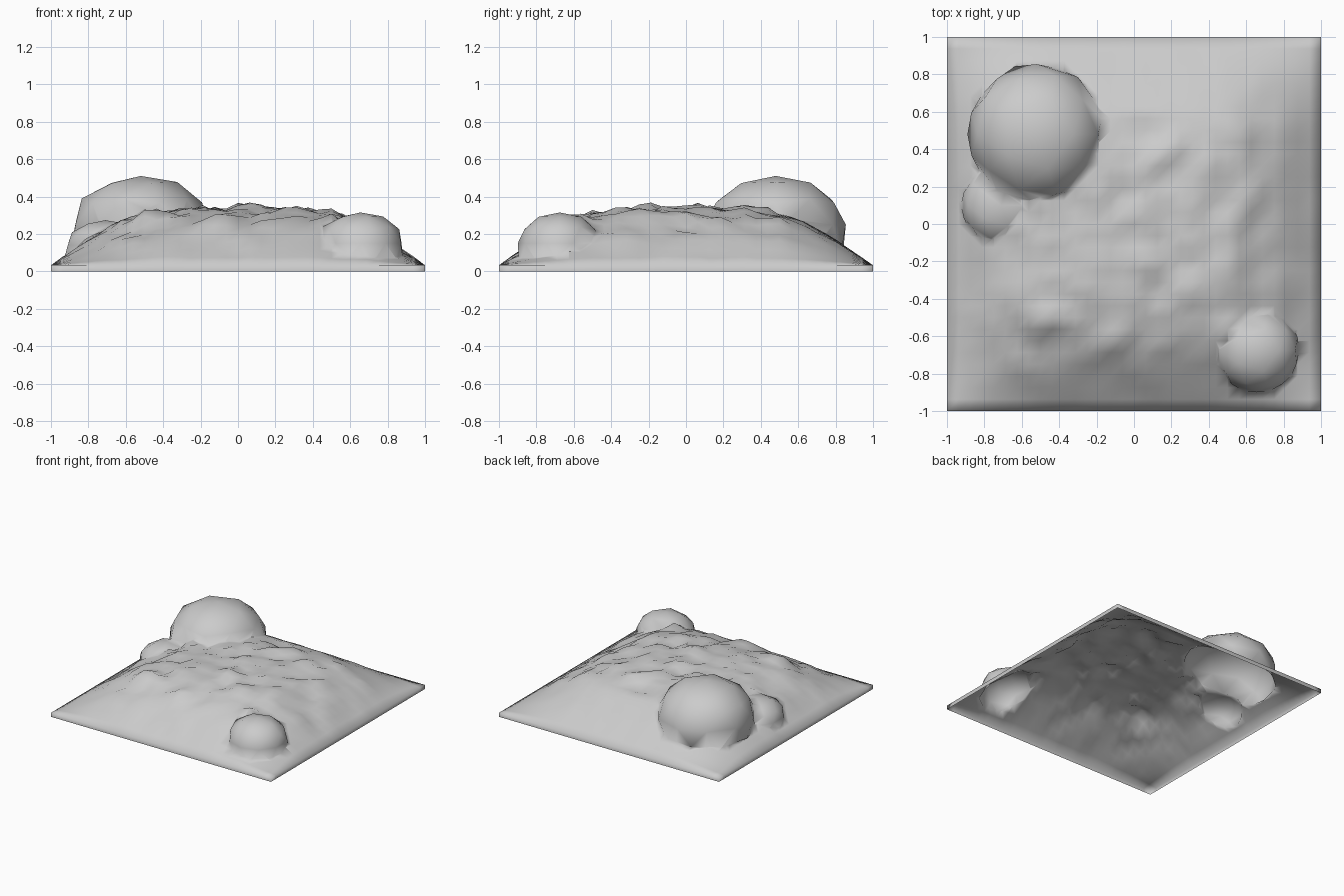
import bpy, bmesh, math
from mathutils import Vector, noise

if "Cube" in bpy.data.objects:
    bpy.data.objects.remove(bpy.data.objects["Cube"])

# height falloff from the middle of the mound to its rim
STEPS = [(0, 1), (0.3, 0.98), (0.5, 0.91), (0.6, 0.8), (0.8, 0.43), (0.9, 0.2), (1, 0)]

# name, centre, radii, noise offset
BOULDERS = [
    ("large_boulder", (-0.52, 0.48, 0.25), (0.365, 0.37, 0.262), 2.3),
    ("side_boulder", (-0.71, 0.10, 0.14), (0.21, 0.22, 0.132), 5.7),
    ("corner_boulder", (0.655, -0.675, 0.15), (0.225, 0.225, 0.165), 9.4),
]


def falloff(t):
    t = min(abs(t), 1)
    for (a, fa), (b, fb) in zip(STEPS, STEPS[1:]):
        if t <= b:
            return fa + (fb - fa) * (t - a) / (b - a)
    return 0


def finish(name, bm):
    mesh = bpy.data.meshes.new(name)
    bm.to_mesh(mesh)
    bm.free()
    obj = bpy.data.objects.new(name, mesh)
    bpy.context.collection.objects.link(obj)
    return obj


def ground():
    # rough mound with a thin skirt, closed below until the boulders are joined
    bm = bmesh.new()
    bmesh.ops.create_grid(bm, x_segments=32, y_segments=32, size=1)
    for v in bm.verts:
        x, y = v.co.x, v.co.y
        f = (falloff(x) * falloff(y)) ** 0.95
        rough = noise.noise(Vector((x * 7, y * 7, 3.1))) + 0.6 * noise.noise(Vector((x * 16, y * 16, 8.2)))
        calm = 0.35 if y > 0.5 else 1
        v.co.z = 0.033 + 0.305 * f + 0.05 * rough * calm * min(1, f * 1.3)
    rim_edges = [e for e in bm.edges if e.is_boundary]
    ext = bmesh.ops.extrude_edge_only(bm, edges=rim_edges)
    for g in ext["geom"]:
        if isinstance(g, bmesh.types.BMVert):
            g.co.z = 0
    bmesh.ops.contextual_create(bm, geom=[e for e in bm.edges if e.is_boundary])
    bmesh.ops.recalc_face_normals(bm, faces=bm.faces)
    return finish("ground_mound", bm)


def boulder(name, centre, radii, seed):
    # coarse lumpy dome with steep lower sides
    bm = bmesh.new()
    bmesh.ops.create_icosphere(bm, subdivisions=2, radius=1)
    bmesh.ops.triangulate(bm, faces=bm.faces)
    for v in bm.verts:
        n = noise.noise(v.co * 1.3 + Vector((seed, seed, seed)))
        d = v.co * (1 + 0.06 * n)
        if v.co.z < 0:
            s = min(1.2, 1 / max(0.3, v.co.xy.length))
            d.x *= s
            d.y *= s
        v.co = Vector([c + r * k for c, r, k in zip(centre, radii, d)])
        v.co.z = max(v.co.z, 0.004)
    return finish(name, bm)


# merge the boulders into the ground as one skin
land = ground()
bpy.context.view_layer.objects.active = land
for b in BOULDERS:
    rock = boulder(*b)
    rock.hide_render = True
    mod = land.modifiers.new("join", "BOOLEAN")
    mod.operation = "UNION"
    mod.solver = "EXACT"
    mod.object = rock
    bpy.ops.object.modifier_apply(modifier=mod.name)
    bpy.data.objects.remove(rock)

# open the underside
bm = bmesh.new()
bm.from_mesh(land.data)
flat = [f for f in bm.faces if all(v.co.z < 0.001 for v in f.verts)]
bmesh.ops.delete(bm, geom=flat, context="FACES")
for f in bm.faces:
    f.smooth = True
bm.to_mesh(land.data)
bm.free()
